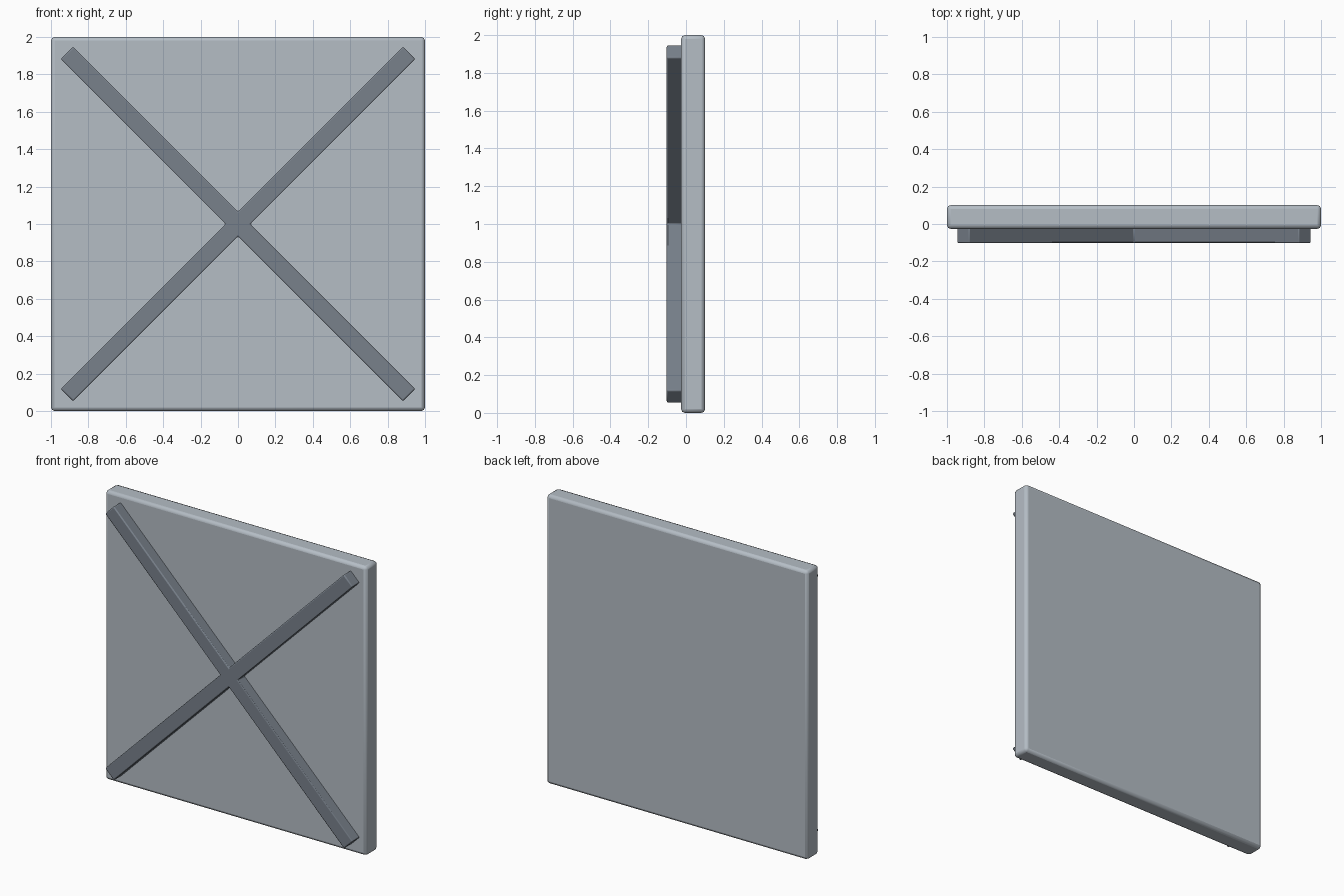
import bpy, bmesh, math
from mathutils import Vector, Matrix

if "Cube" in bpy.data.objects:
    bpy.data.objects.remove(bpy.data.objects["Cube"])


def finish(name, bm, bevel, segments, color):
    bmesh.ops.recalc_face_normals(bm, faces=bm.faces)
    mesh = bpy.data.meshes.new(name)
    bm.to_mesh(mesh)
    bm.free()
    mat = bpy.data.materials.new(name + "_metal")
    mat.diffuse_color = (*color, 1)
    mat.use_nodes = True
    mat.node_tree.nodes["Principled BSDF"].inputs["Base Color"].default_value = mat.diffuse_color
    mesh.materials.append(mat)
    obj = bpy.data.objects.new(name, mesh)
    bpy.context.collection.objects.link(obj)
    mod = obj.modifiers.new("rounded_edges", "BEVEL")
    mod.width = bevel
    mod.segments = segments
    mod.limit_method = 'ANGLE'
    bpy.context.view_layer.objects.active = obj
    obj.select_set(True)
    bpy.ops.object.shade_smooth_by_angle(angle=math.radians(35))
    obj.select_set(False)
    return obj


# Square slab with rounded edges
bm = bmesh.new()
bmesh.ops.create_cube(bm, size=1)
bmesh.ops.scale(bm, vec=(2.0, 0.127, 2.0), verts=bm.verts)
bmesh.ops.translate(bm, vec=(0, 0.0375, 1.0), verts=bm.verts)
finish("panel", bm, 0.02, 2, (0.46, 0.51, 0.56))

# Diagonal cross brace: plus-shaped profile turned 45 degrees
half_length, half_width = 1.293, 0.047
arm = [(half_width, half_width), (half_length, half_width),
       (half_length, -half_width)]
bm = bmesh.new()
verts = []
for i in range(4):
    turn = Matrix.Rotation(math.radians(45 - 90 * i), 2)
    for p in arm:
        q = turn @ Vector(p)
        verts.append(bm.verts.new((q.x, -0.102, 1.0 + q.y)))
face = bm.faces.new(verts)
ext = bmesh.ops.extrude_face_region(bm, geom=[face], use_keep_orig=True)
moved = [g for g in ext["geom"] if isinstance(g, bmesh.types.BMVert)]
bmesh.ops.translate(bm, vec=(0, 0.1, 0), verts=moved)
finish("cross_brace", bm, 0.007, 2, (0.19, 0.22, 0.26))
